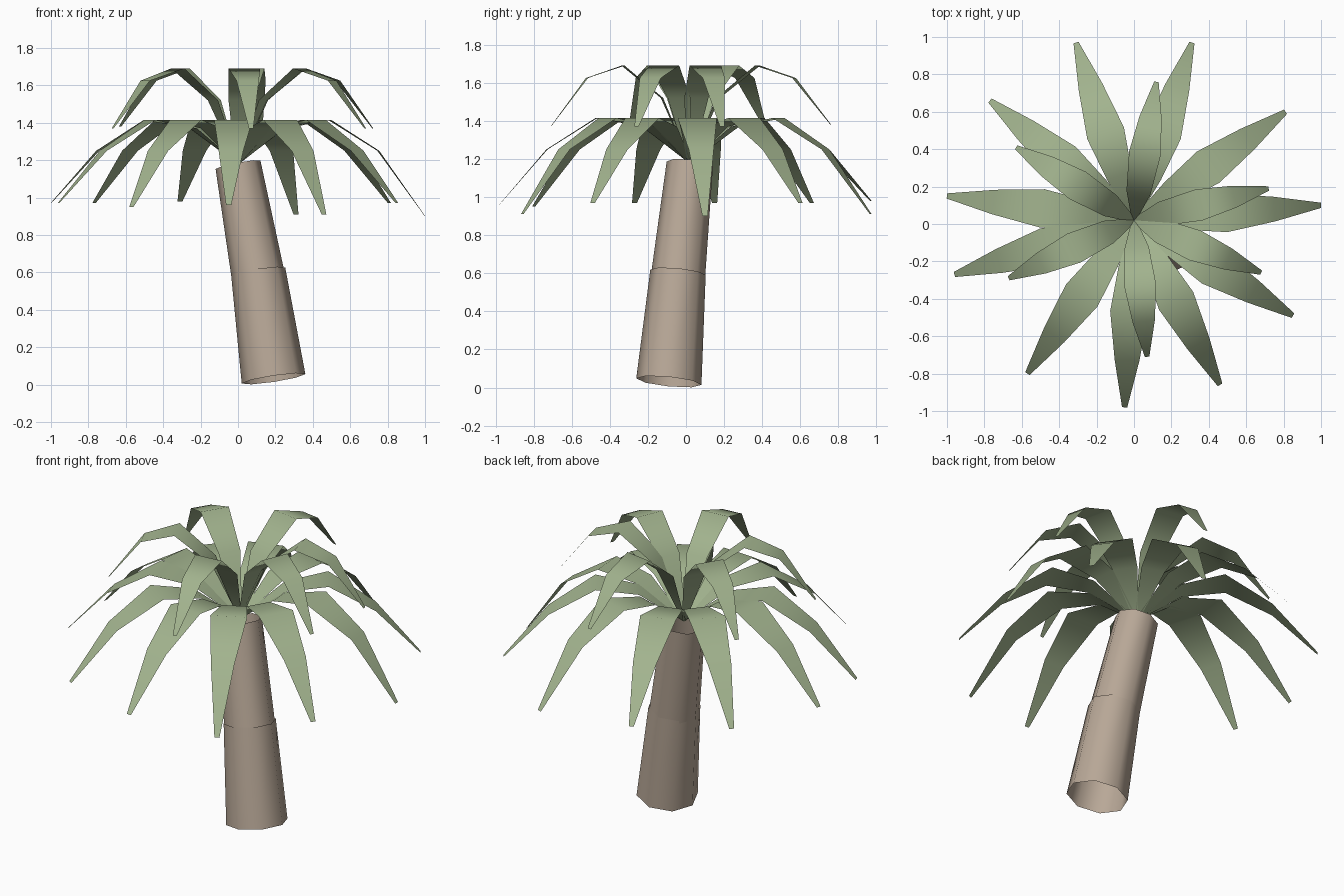
import bpy
import bmesh
import math
from mathutils import Vector

cube = bpy.data.objects.get("Cube")
if cube:
    bpy.data.objects.remove(cube, do_unlink=True)


def make_material(name, color):
    mat = bpy.data.materials.new(name)
    mat.use_nodes = True
    mat.diffuse_color = color
    mat.node_tree.nodes["Principled BSDF"].inputs["Base Color"].default_value = color
    return mat


bark = make_material("pale bark", (0.48, 0.39, 0.31, 1))
green = make_material("sage green", (0.36, 0.45, 0.27, 1))


def finish(name, bm, mat):
    mesh = bpy.data.meshes.new(name)
    for face in bm.faces:
        face.smooth = True
    bm.to_mesh(mesh)
    bm.free()
    mesh.materials.append(mat)
    obj = bpy.data.objects.new(name, mesh)
    bpy.context.collection.objects.link(obj)
    return obj


# Leaning trunk: two open tapered tubes, each end given as centre, axis, radius
def trunk_tube(name, ends, sides=8):
    bm = bmesh.new()
    rings = []
    for centre, axis, radius in ends:
        turn = Vector((0, 0, 1)).rotation_difference(Vector(axis))
        ring = []
        for i in range(sides):
            a = math.tau * i / sides
            offset = Vector((math.cos(a), math.sin(a), 0)) * radius
            ring.append(bm.verts.new(Vector(centre) + turn @ offset))
        rings.append(ring)
    low, high = rings
    for i in range(sides):
        j = (i + 1) % sides
        bm.faces.new((low[i], low[j], high[j], high[i]))
    return finish(name, bm, bark)


trunk_tube("lower_trunk", [((0.19, -0.09, 0.031), (-0.15, 0.1, 1), 0.172),
                           ((0.108, -0.042, 0.605), (-0.15, 0.1, 1), 0.146)])
trunk_tube("upper_trunk", [((0.106, -0.041, 0.59), (-0.18, 0.1, 1), 0.142),
                           ((0.0, 0.02, 1.175), (-0.19, 0.1, 1), 0.122)])

# Leaf profiles: fraction of reach, height, half width
LONG = [(0, 1.18, 0.012), (0.25, 1.37, 0.07), (0.49, 1.415, 0.103),
        (0.75, 1.25, 0.066), (1, None, 0.014)]
SHORT = [(0, 1.18, 0.012), (0.2, 1.52, 0.065), (0.48, 1.69, 0.085),
         (0.74, 1.625, 0.06), (1, None, 0.012)]
CROWN = Vector((0, 0.02, 0))


def leaf(name, tip, profile):
    reach = Vector((tip[0], tip[1], 0)) - CROWN
    side = Vector((-reach.y, reach.x, 0)).normalized()
    bm = bmesh.new()
    rows = []
    for t, z, half in profile:
        mid = CROWN + reach * t
        mid.z = tip[2] if z is None else z
        rows.append((bm.verts.new(mid - side * half), bm.verts.new(mid + side * half)))
    for (r0, l0), (r1, l1) in zip(rows, rows[1:]):
        bm.faces.new((r0, r1, l1, l0))
    finish(name, bm, green)


# Tip positions of the drooping lower leaves and the raised upper leaves
LOWER_TIPS = [(1, 0.1, 0.9), (0.81, 0.6, 0.97), (0.31, 0.97, 0.91),
              (-0.31, 0.97, 0.98), (-0.77, 0.66, 0.97), (-1, 0.15, 0.97),
              (-0.96, -0.27, 0.97), (-0.57, -0.8, 0.95), (-0.05, -0.98, 0.96),
              (0.46, -0.86, 0.91), (0.85, -0.49, 0.97)]
UPPER_TIPS = [(0.72, 0.19, 1.37), (0.12, 0.76, 1.38), (-0.63, 0.41, 1.38),
              (-0.67, -0.29, 1.37), (0.07, -0.71, 1.37), (0.68, -0.26, 1.37)]
for i, tip in enumerate(LOWER_TIPS, 1):
    leaf(f"lower_leaf_{i}", tip, LONG)
for i, tip in enumerate(UPPER_TIPS, 1):
    leaf(f"upper_leaf_{i}", tip, SHORT)
